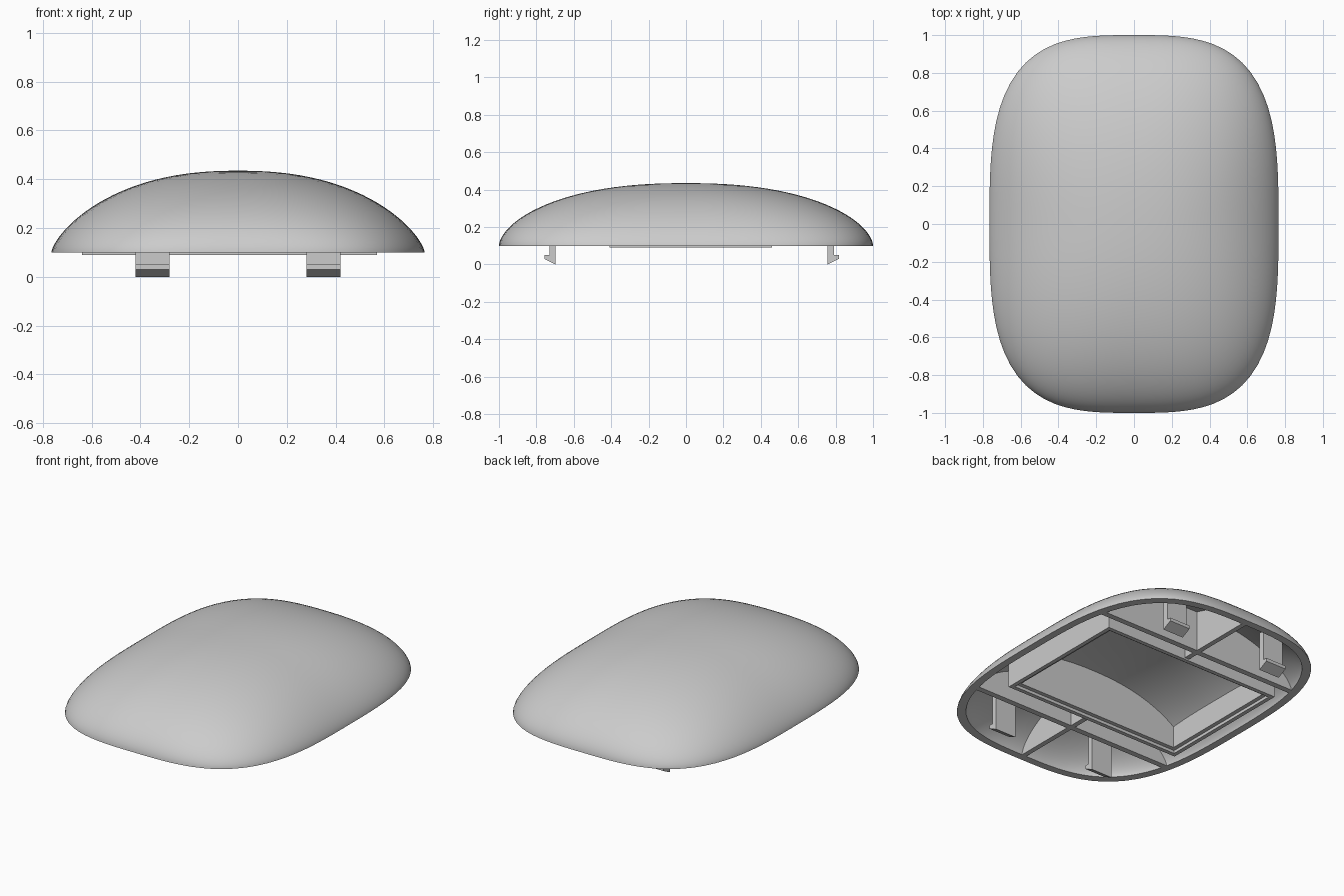
import bpy, bmesh, math

cube = bpy.data.objects.get("Cube")
if cube:
    bpy.data.objects.remove(cube)

HALF_X, HALF_Y, BASE, RISE = 0.765, 1.0, 0.1, 0.335
WALL = 0.045

grey = bpy.data.materials.new("plain grey")
grey.use_nodes = True
grey.diffuse_color = (0.6, 0.6, 0.6, 1)
grey.node_tree.nodes["Principled BSDF"].inputs["Base Color"].default_value = (0.6, 0.6, 0.6, 1)


def finish(name, bm, smooth=False):
    bmesh.ops.recalc_face_normals(bm, faces=bm.faces)
    mesh = bpy.data.meshes.new(name)
    bm.to_mesh(mesh)
    bm.free()
    mesh.materials.append(grey)
    obj = bpy.data.objects.new(name, mesh)
    bpy.context.collection.objects.link(obj)
    if smooth:
        bpy.ops.object.select_all(action='DESELECT')
        bpy.context.view_layer.objects.active = obj
        obj.select_set(True)
        bpy.ops.object.shade_smooth_by_angle(angle=math.radians(40))
    return obj


# Dome surface: rings turn from ellipses at the crown to a rounded box at the rim
def exponent(s):
    return 2 + 1.2 * s


def height(s, u, v, rise=RISE):
    side = u * u / max(u * u + v * v, 1e-9)
    return BASE + rise * max(0, 1 - s ** 2.3) ** (0.58 + 0.12 * side)


def dome_z(x, y):
    u, v = abs(x) / HALF_X, abs(y) / HALF_Y
    low, high = 1e-4, 1.0
    for _ in range(30):
        s = (low + high) / 2
        n = exponent(s)
        if (u / s) ** n + (v / s) ** n > 1:
            low = s
        else:
            high = s
    return height(high, u, v)


def dome_rings(bm, inset, rise, segments=96, count=28):
    rings = []
    for i in range(count):
        s = math.sin(math.pi / 2 * (1 - i / count))
        ring = []
        for j in range(segments):
            a = 2 * math.pi * j / segments
            c, d = math.cos(a), math.sin(a)
            n = exponent(s)
            r = s / (abs(c) ** n + abs(d) ** n) ** (1 / n)
            ring.append(bm.verts.new((r * c * (HALF_X - inset), r * d * (HALF_Y - inset),
                                      height(s, c, d, rise))))
        rings.append(ring)
    crown = bm.verts.new((0, 0, BASE + rise))
    for j in range(segments):
        k = (j + 1) % segments
        for a, b in zip(rings, rings[1:]):
            bm.faces.new((a[j], a[k], b[k], b[j]))
        bm.faces.new((rings[-1][j], rings[-1][k], crown))
    return rings[0]


# Hollow shell with a flat rim
bm = bmesh.new()
outer = dome_rings(bm, 0, RISE)
inner = dome_rings(bm, WALL, RISE - 0.03)
for j in range(len(outer)):
    k = (j + 1) % len(outer)
    bm.faces.new((outer[j], outer[k], inner[k], inner[j]))
finish("dome_shell", bm, smooth=True)


# Upright wall whose top edge follows the dome and sits inside the shell
def wall(name, x0, x1, y0, y1, bottom, steps=24):
    bm = bmesh.new()
    along_x = x1 - x0 > y1 - y0
    loops = []
    for i in range(steps + 1):
        t = i / steps
        if along_x:
            x = x0 + (x1 - x0) * t
            sides = ((x, y0), (x, y1))
        else:
            y = y0 + (y1 - y0) * t
            sides = ((x0, y), (x1, y))
        (ax, ay), (bx, by) = sides
        top_a, top_b = (max(bottom + 0.005, dome_z(*p) - 0.018) for p in sides)
        loops.append([bm.verts.new(p) for p in (
            (ax, ay, bottom), (bx, by, bottom), (bx, by, top_b), (ax, ay, top_a))])
    for a, b in zip(loops, loops[1:]):
        for j in range(4):
            k = (j + 1) % 4
            bm.faces.new((a[j], a[k], b[k], b[j]))
    bm.faces.new(loops[0])
    bm.faces.new(loops[-1])
    finish(name, bm)


def frame(name, x0, x1, y0, y1, t, bottom):
    wall(name + "_front", x0, x1, y0, y0 + t, bottom)
    wall(name + "_back", x0, x1, y1 - t, y1, bottom)
    wall(name + "_right", x0, x0 + t, y0 + t, y1 - t, bottom)
    wall(name + "_left", x1 - t, x1, y0 + t, y1 - t, bottom)


# Battery-bay style frame with an inner ledge
frame("bay_frame", -0.64, 0.57, -0.41, 0.46, 0.025, 0.09)
frame("bay_ledge", -0.615, 0.545, -0.385, 0.435, 0.025, 0.108)

# Stiffening ribs
wall("front_cross_rib", -0.7, 0.7, -0.565, -0.53, BASE)
wall("back_cross_rib", -0.7, 0.7, 0.53, 0.565, BASE)
wall("front_centre_rib", -0.015, 0.015, -0.97, -0.41, BASE)
wall("back_centre_rib", -0.015, 0.015, 0.46, 0.97, BASE)


# Snap clips: hooked profile pointing outward, extruded across x
def clip(name, x, y, out):
    bm = bmesh.new()
    top = min(dome_z(x + e, y + out * 0.033) for e in (-0.07, 0.07)) - 0.015
    profile = ((0, 0), (0.06, 0.03), (0.06, 0.05), (0.033, 0.05), (0.033, top), (0, top))
    face = bm.faces.new([bm.verts.new((x - 0.07, y + out * d, z)) for d, z in profile])
    grown = bmesh.ops.extrude_face_region(bm, geom=[face])["geom"]
    bmesh.ops.translate(bm, vec=(0.14, 0, 0),
                        verts=[g for g in grown if isinstance(g, bmesh.types.BMVert)])
    finish(name, bm)


for side, x in (("right", -0.35), ("left", 0.35)):
    clip("front_clip_" + side, x, -0.697, -1)
    clip("back_clip_" + side, x, 0.757, 1)
